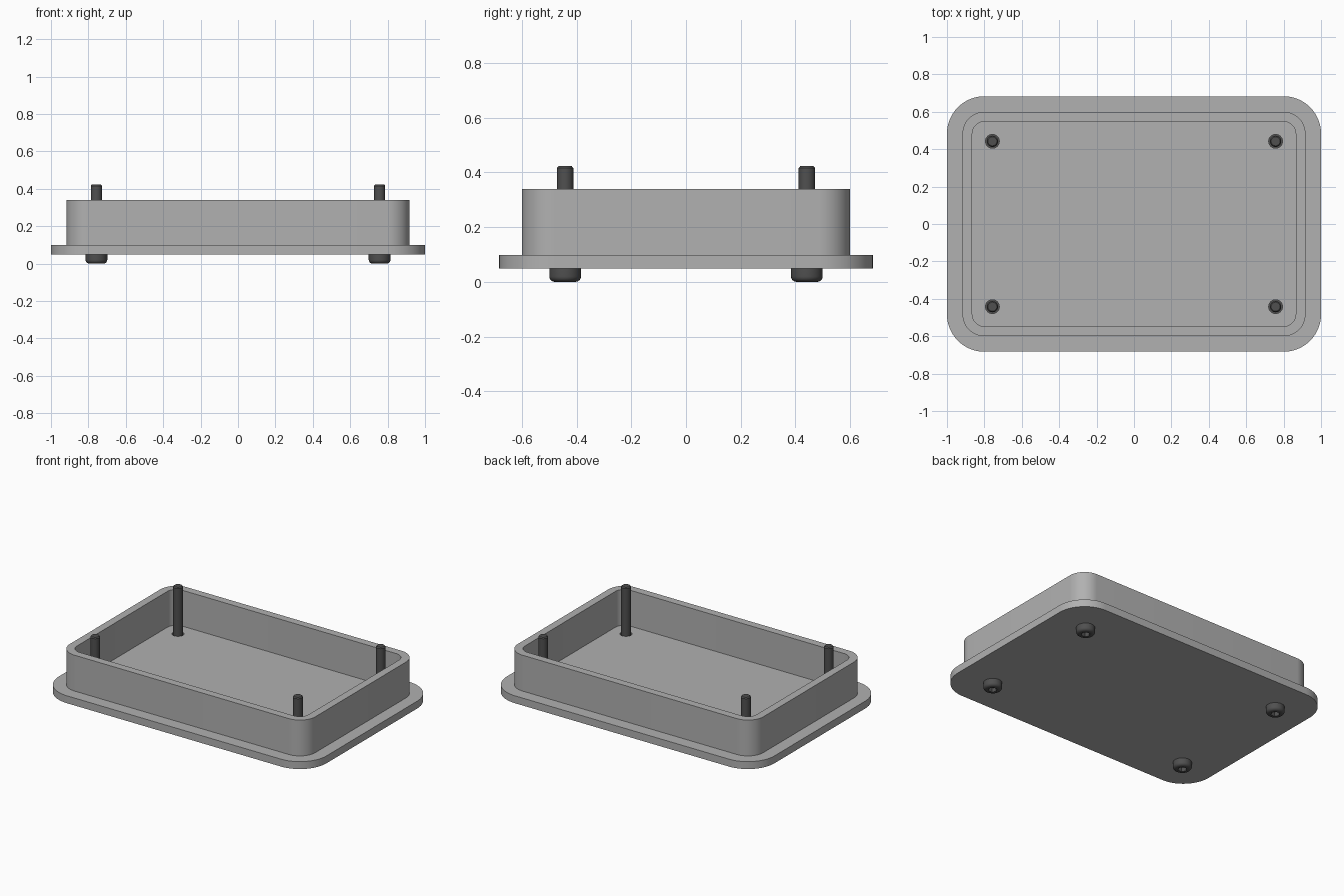
import bpy, bmesh
from math import sin, cos, pi, tau

if "Cube" in bpy.data.objects:
    bpy.data.objects.remove(bpy.data.objects["Cube"])

SEG = 32
CORNERS = [(1, 1), (-1, 1), (-1, -1), (1, -1)]


def rounded_rect(hx, hy, r, z, n=14):
    pts = []
    for k, (sx, sy) in enumerate(CORNERS):
        for i in range(n + 1):
            a = (k + i / n) * pi / 2
            pts.append((sx * (hx - r) + r * cos(a), sy * (hy - r) + r * sin(a), z))
    return pts


def circle(r, z):
    return [(r * cos(tau * i / SEG), r * sin(tau * i / SEG), z) for i in range(SEG)]


def hexagon(r, z):
    # hexagon outline sampled at SEG points, snapped so each corner is kept
    angles = [tau * i / SEG for i in range(SEG)]
    for c in range(6):
        angles[round(c * SEG / 6)] = c * tau / 6
    pts = []
    for a in angles:
        d = r * cos(pi / 6) / cos((a + 1e-9) % (tau / 6) - pi / 6)
        pts.append((d * cos(a), d * sin(a), z))
    return pts


def loft(name, rings):
    bm = bmesh.new()
    loops = [[bm.verts.new(p) for p in ring] for ring in rings]
    for a, b in zip(loops, loops[1:]):
        for i in range(len(a)):
            j = (i + 1) % len(a)
            bm.faces.new((a[i], a[j], b[j], b[i]))
    bm.faces.new(loops[0])
    bm.faces.new(loops[-1])
    bmesh.ops.recalc_face_normals(bm, faces=bm.faces)
    mesh = bpy.data.meshes.new(name)
    bm.to_mesh(mesh)
    bm.free()
    ob = bpy.data.objects.new(name, mesh)
    bpy.context.collection.objects.link(ob)
    return ob


def paint(ob, name, value):
    mat = bpy.data.materials.new(name)
    mat.diffuse_color = (value, value, value, 1)
    mat.use_nodes = True
    mat.node_tree.nodes["Principled BSDF"].inputs["Base Color"].default_value = mat.diffuse_color
    ob.data.materials.append(mat)


def smooth(ob):
    bpy.ops.object.select_all(action='DESELECT')
    ob.select_set(True)
    bpy.context.view_layer.objects.active = ob
    bpy.ops.object.shade_smooth_by_angle(angle=pi / 6)


# Cover: flange plate with a raised hollow rim
cover = loft("cover", [
    rounded_rect(1.0, 0.683, 0.2, 0.048),
    rounded_rect(1.0, 0.683, 0.2, 0.098),
    rounded_rect(0.917, 0.6, 0.117, 0.098),
    rounded_rect(0.917, 0.6, 0.117, 0.34),
    rounded_rect(0.865, 0.548, 0.067, 0.34),
    rounded_rect(0.865, 0.548, 0.067, 0.098),
])
paint(cover, "grey_plastic", 0.44)

# Screw: socket in a rounded head, long shank with chamfered tip
head_r, fillet = 0.058, 0.02
head = [circle(head_r - fillet + fillet * sin(i * pi / 12), fillet - fillet * cos(i * pi / 12))
        for i in range(7)]
screw = loft("screw_1", [hexagon(0.028, 0.028), hexagon(0.028, 0.0)] + head + [
    circle(head_r, 0.048), circle(0.03, 0.048),
    circle(0.03, 0.416), circle(0.024, 0.423)])
smooth(screw)
paint(screw, "dark_steel", 0.08)

# Four screws and their clearance holes
for k, (sx, sy) in enumerate(CORNERS):
    ob = screw if k == 0 else screw.copy()
    if k:
        ob.name = f"screw_{k + 1}"
        bpy.context.collection.objects.link(ob)
    ob.location = (sx * 0.757, sy * 0.442, 0)

    cutter = loft(f"hole_cutter_{k + 1}", [circle(0.037, 0.0), circle(0.037, 0.2)])
    paint(cutter, "hole_grey", 0.44)
    cutter.location = ob.location
    cutter.hide_render = True
    cutter.hide_set(True)
    mod = cover.modifiers.new(f"hole_{k + 1}", 'BOOLEAN')
    mod.operation = 'DIFFERENCE'
    mod.solver = 'EXACT'
    mod.object = cutter

smooth(cover)
